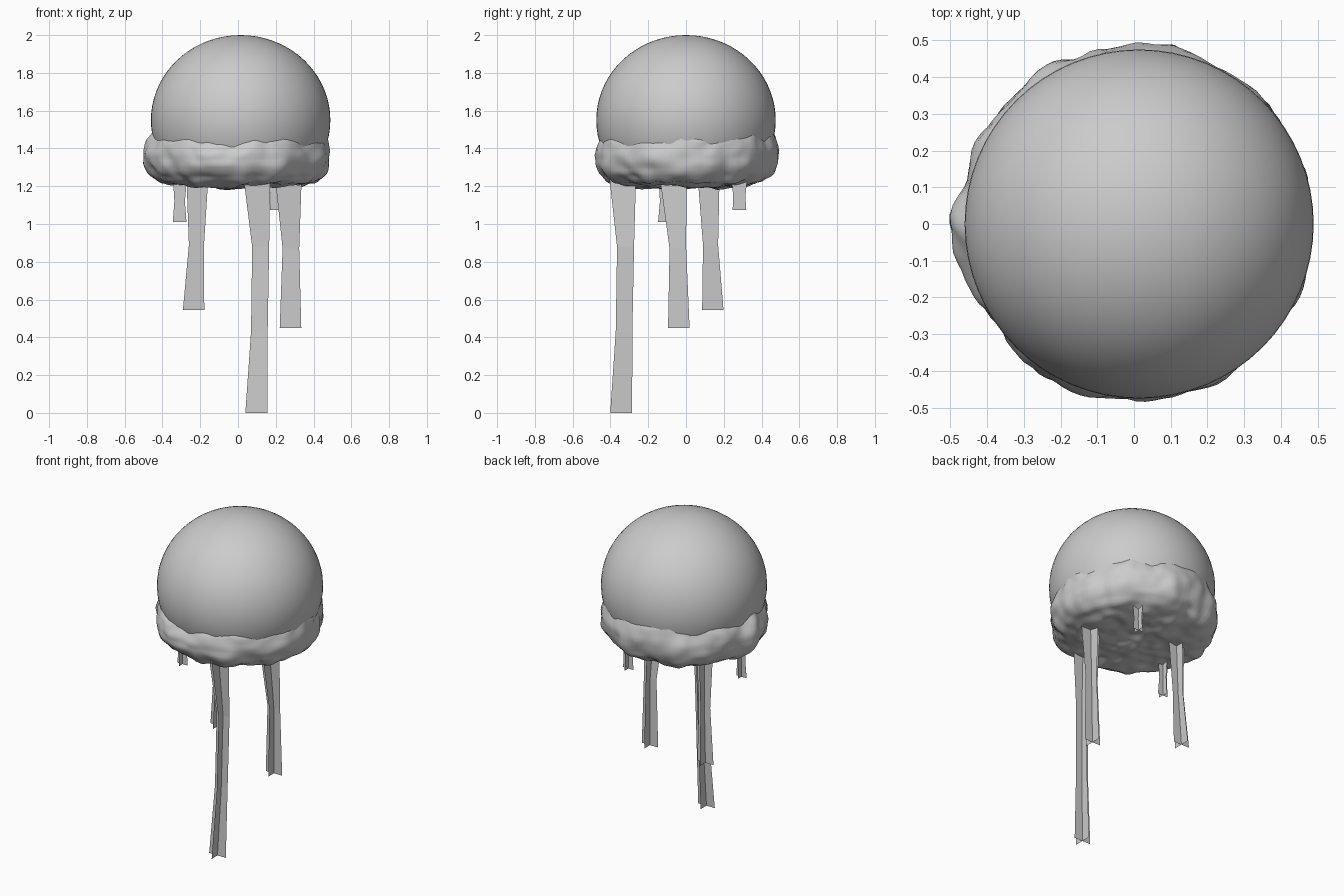
import bpy, bmesh, math
from mathutils import Vector, noise

if "Cube" in bpy.data.objects:
    bpy.data.objects.remove(bpy.data.objects["Cube"])


def make_object(name, bm, smooth):
    bmesh.ops.recalc_face_normals(bm, faces=bm.faces)
    mesh = bpy.data.meshes.new(name)
    bm.to_mesh(mesh)
    bm.free()
    for p in mesh.polygons:
        p.use_smooth = smooth
    ob = bpy.data.objects.new(name, mesh)
    bpy.context.collection.objects.link(ob)
    return ob


def lathe(profile, steps):
    """Revolve (radius, z) points around the z axis."""
    bm = bmesh.new()
    vs = [bm.verts.new((r, 0, z)) for r, z in profile]
    es = [bm.edges.new(pair) for pair in zip(vs, vs[1:])]
    bmesh.ops.spin(bm, geom=vs + es, cent=(0, 0, 0), axis=(0, 0, 1),
                   angle=2 * math.pi, steps=steps)
    bmesh.ops.remove_doubles(bm, verts=bm.verts, dist=0.0005)
    return bm


def resample(points, count):
    """Evenly spaced points along a polyline."""
    pts = [Vector(p) for p in points]
    lengths = [(b - a).length for a, b in zip(pts, pts[1:])]
    total, out = sum(lengths), []
    for i in range(count + 1):
        d = total * i / count
        for k, l in enumerate(lengths):
            if d <= l or k == len(lengths) - 1:
                out.append(pts[k].lerp(pts[k + 1], min(d / l, 1)))
                break
            d -= l
    return out


# Smooth bell: an ellipsoid leaning very slightly, open inside the frill
arc = [math.radians(90 - 5 * i) for i in range(27)]
bm = lathe([(0.475 * math.cos(a), 1.55 + 0.45 * math.sin(a)) for a in arc], 64)
for v in bm.verts:
    v.co.x += 0.014
make_object("bell", bm, True)

# Lumpy frill and underside, pushed in and out by noise
outline = [(0, 1.2), (0.2, 1.2), (0.34, 1.205), (0.41, 1.225), (0.455, 1.265),
           (0.48, 1.32), (0.484, 1.375), (0.465, 1.43), (0.43, 1.48)]
bm = lathe(resample(outline, 40), 120)
bm.normal_update()
moves = []
for v in bm.verts:
    x, y, z = v.co
    out = Vector((x, y, 0)).normalized() if math.hypot(x, y) > 0.01 else Vector()
    rim = max(0, min(1, (z - 1.2) / 0.08))
    axis = (out * rim + Vector((0, 0, -1)) * (1 - rim)).normalized()
    n = noise.noise(v.co * 7) * 0.7 + noise.noise(v.co * 15) * 0.4
    move = axis * (0.032 * n)
    move.x += 0.006 * rim
    # the frill's upper edge wanders, and climbs higher at the back
    top = max(0, (z - 1.3) / 0.18)
    move.z += top * (0.045 * noise.noise(out * 3.5) + 0.05 * max(0, out.y))
    # lump on the left side
    move.x -= 0.022 * math.exp(-((y / 0.07) ** 2)) * rim * (x < 0)
    moves.append((v, move))
for v, move in moves:
    v.co += move
make_object("frill", bm, True)


def tentacle(name, rows):
    """Two crossed flat ribbons; each row is z, x centre, y centre, width."""
    bm = bmesh.new()
    for side in (Vector((0.5, 0, 0)), Vector((0, 0.5, 0))):
        last = None
        for z, x, y, w in rows:
            c = Vector((x, y, z))
            pair = [bm.verts.new(c - side * w), bm.verts.new(c + side * w)]
            if last:
                bm.faces.new((last[0], last[1], pair[1], pair[0]))
            last = pair
    make_object(name, bm, False)


# Tentacles
tentacle("long_tentacle", [(1.24, 0.10, -0.335, 0.14), (0.88, 0.12, -0.32, 0.09),
                           (0.43, 0.113, -0.328, 0.088), (0, 0.097, -0.343, 0.116)])
tentacle("right_tentacle", [(1.24, 0.267, -0.068, 0.14), (0.87, 0.28, -0.043, 0.088),
                            (0.45, 0.278, -0.038, 0.114)])
tentacle("left_tentacle", [(1.24, -0.215, 0.12, 0.115), (0.89, -0.22, 0.13, 0.08),
                           (0.545, -0.235, 0.142, 0.113)])
tentacle("short_left_tentacle", [(1.25, -0.307, -0.108, 0.075), (1.12, -0.309, -0.11, 0.056),
                                 (1.01, -0.309, -0.112, 0.072)])
tentacle("short_back_tentacle", [(1.25, 0.205, 0.283, 0.085), (1.15, 0.205, 0.282, 0.065),
                                 (1.075, 0.205, 0.283, 0.072)])
